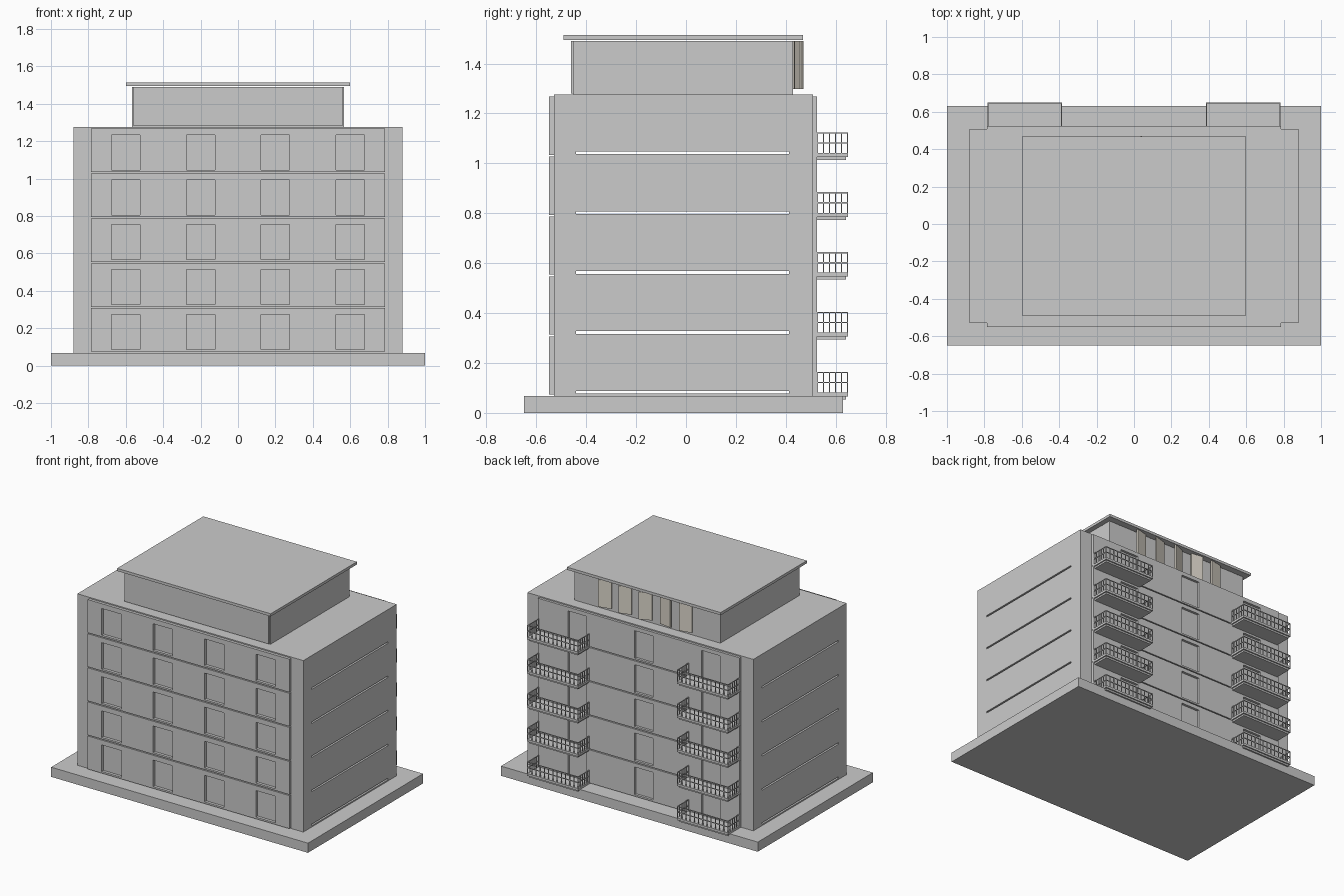
import bpy, bmesh
from math import radians
from mathutils import Matrix, Vector

if "Cube" in bpy.data.objects:
    bpy.data.objects.remove(bpy.data.objects["Cube"])

FLOORS = 5
PITCH = 0.24


def boxes_object(name, boxes):
    """One mesh object from a list of (x0, x1, y0, y1, z0, z1) boxes."""
    bm = bmesh.new()
    for x0, x1, y0, y1, z0, z1 in boxes:
        centre = Vector(((x0 + x1) / 2, (y0 + y1) / 2, (z0 + z1) / 2))
        size = Matrix.Diagonal((x1 - x0, y1 - y0, z1 - z0, 1))
        bmesh.ops.create_cube(bm, size=1, matrix=Matrix.Translation(centre) @ size)
    mesh = bpy.data.meshes.new(name)
    bm.to_mesh(mesh)
    bm.free()
    ob = bpy.data.objects.new(name, mesh)
    bpy.context.collection.objects.link(ob)
    return ob


def cut(ob, boxes):
    """Subtract boxes from an object and discard the cutter."""
    cutter = boxes_object("cutter", boxes)
    cutter.hide_render = True
    mod = ob.modifiers.new("cut", 'BOOLEAN')
    mod.operation = 'DIFFERENCE'
    mod.solver = 'EXACT'
    mod.object = cutter
    bpy.context.view_layer.objects.active = ob
    bpy.ops.object.modifier_apply(modifier=mod.name)
    bpy.data.objects.remove(cutter)


levels = [i * PITCH for i in range(FLOORS)]

# Plinth
boxes_object("plinth", [(-1, 1, -0.65, 0.63, 0, 0.068)])

# Main block with long slots running through the sides
block = boxes_object("main_block", [(-0.88, 0.88, -0.53, 0.508, 0.068, 1.275)])
cut(block, [(-1, 1, -0.44, 0.412, 0.077 + z, 0.088 + z) for z in levels])


# Storey panels with window recesses, front and back
def facade(name, y0, y1, centres, half_width, top):
    panels = boxes_object(name, [(-0.785, 0.785, y0, y1, 0.074 + z, 0.307 + z)
                                 for z in levels])
    cut(panels, [(x - half_width, x + half_width, y0 - 0.02, y1 + 0.02,
                  0.086 + z, top + z) for z in levels for x in centres])


facade("front_panels", -0.55, -0.53, (-0.6, -0.2, 0.2, 0.6), 0.076, 0.273)
facade("back_panels", 0.508, 0.525, (-0.56, -0.04, 0.48), 0.072, 0.28)

# Balconies: two-step slab and railing of bars
T = 0.0025
Y0, Y1 = 0.527, 0.647
slabs, rails = [], []
for z in levels:
    for side in (-1, 1):
        x0, x1 = sorted((side * 0.387, side * 0.78))
        slabs.append((x0 - 0.003, x1 + 0.003, 0.508, 0.65, 0.066 + z, 0.082 + z))
        slabs.append((x0 + 0.006, x1 - 0.006, 0.508, 0.641, 0.054 + z, 0.066 + z))
        # horizontal rails
        for h in (0.122, 0.162):
            rails.append((x0 - T, x1 + T, Y1 - T, Y1 + T, h - T + z, h + T + z))
            for x in (x0, x1):
                rails.append((x - T, x + T, Y0 - T, Y1 + T, h - T + z, h + T + z))
        # upright bars
        bars = [(x0 + (x1 - x0) * k / 12, Y1) for k in range(13)]
        bars += [(x, Y0 + (Y1 - Y0) * k / 5) for x in (x0, x1) for k in range(5)]
        for x, y in bars:
            rails.append((x - T, x + T, y - T, y + T, 0.08 + z, 0.162 + z))
boxes_object("balcony_slabs", slabs)
boxes_object("balcony_railings", rails)

# Penthouse with front panel and overhanging roof
boxes_object("penthouse", [(-0.567, 0.567, -0.45, 0.428, 1.275, 1.49)])
boxes_object("penthouse_front_panel", [(-0.56, 0.56, -0.46, -0.45, 1.28, 1.49)])
boxes_object("roof_slab", [(-0.598, 0.598, -0.49, 0.468, 1.495, 1.514)])

# Turned louvre panels on the back of the penthouse
beige = bpy.data.materials.new("beige")
beige.diffuse_color = (0.72, 0.68, 0.6, 1)
beige.use_nodes = True
beige.node_tree.nodes["Principled BSDF"].inputs["Base Color"].default_value = beige.diffuse_color
for i, angle in enumerate((14, 16, 22, -8, 12)):
    fin = boxes_object("louvre_%d" % (i + 1),
                       [(-0.045, 0.045, -0.005, 0.005, 1.298, 1.49)])
    fin.location = (0.315 - 0.157 * i, 0.45, 0)
    fin.rotation_euler.z = radians(angle)
    fin.data.materials.append(beige)
